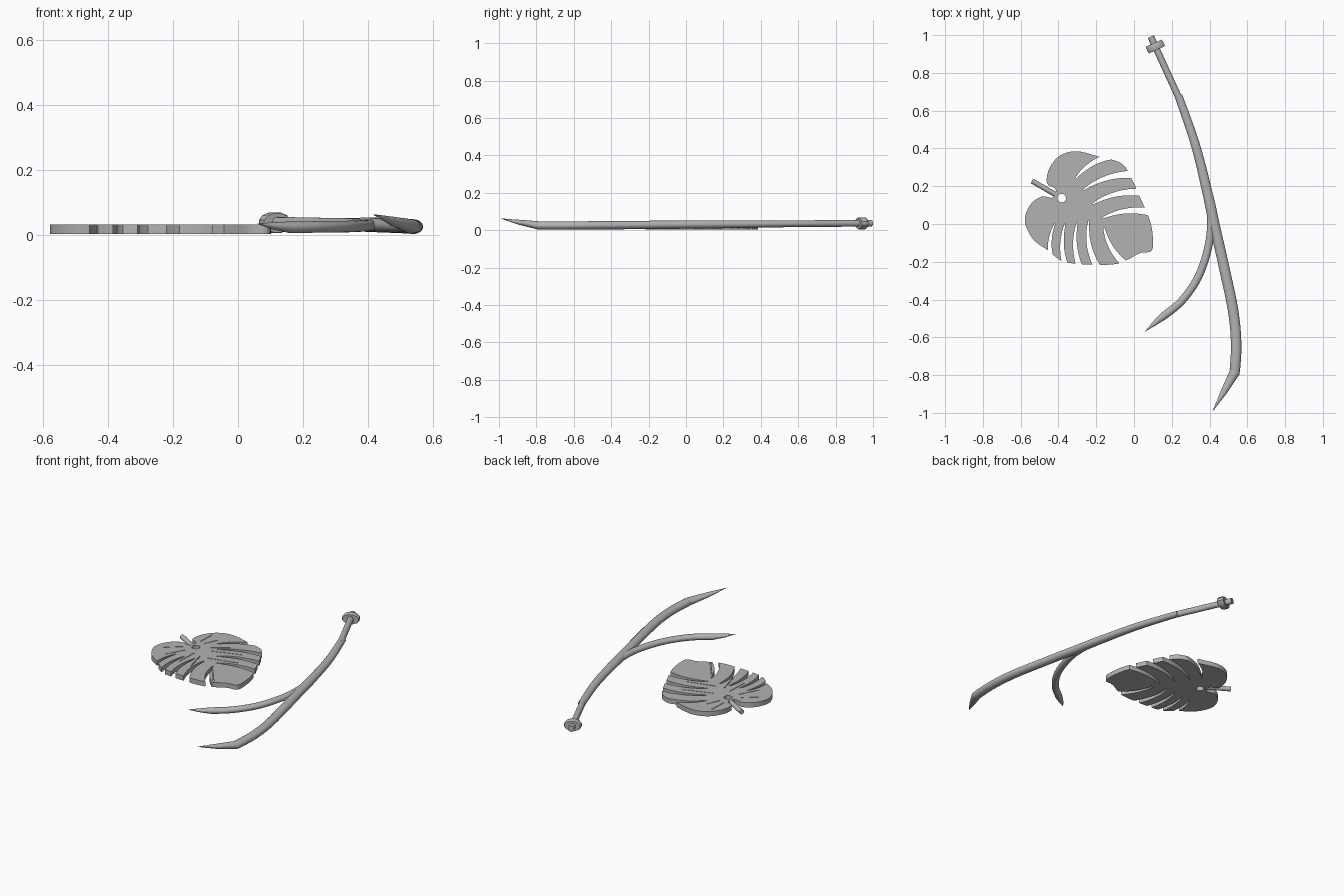
import bpy, bmesh, math
from mathutils import Vector
from mathutils.geometry import interpolate_bezier

cube = bpy.data.objects.get("Cube")
if cube:
    bpy.data.objects.remove(cube)

grey = bpy.data.materials.new("plain grey")
grey.use_nodes = True
color = (0.45, 0.45, 0.45, 1)
grey.diffuse_color = color
grey.node_tree.nodes["Principled BSDF"].inputs["Base Color"].default_value = color


def make_object(name, bm, smooth=True):
    bmesh.ops.recalc_face_normals(bm, faces=bm.faces)
    mesh = bpy.data.meshes.new(name)
    bm.to_mesh(mesh)
    bm.free()
    mesh.materials.append(grey)
    obj = bpy.data.objects.new(name, mesh)
    bpy.context.collection.objects.link(obj)
    bpy.ops.object.select_all(action='DESELECT')
    obj.select_set(True)
    bpy.context.view_layer.objects.active = obj
    if smooth:
        bpy.ops.object.shade_smooth_by_angle(angle=math.radians(35))
    return obj


def smooth_path(points, steps, closed=False):
    """Pass a smooth curve through the points."""
    pts = [Vector(p) for p in points]
    n = len(pts)
    pick = (lambda i: pts[i % n]) if closed else (lambda i: pts[max(0, min(n - 1, i))])
    out = []
    for i in range(n if closed else n - 1):
        a, b = pick(i), pick(i + 1)
        ha = a + (b - pick(i - 1)) / 6
        hb = b - (pick(i + 2) - a) / 6
        out += interpolate_bezier(a, ha, hb, b, steps + 1)[:-1]
    return out if closed else out + [pts[-1]]


def prism(bm, outline, low, high):
    """Raise a flat outline into a solid."""
    face = bm.faces.new([bm.verts.new((p[0], p[1], low)) for p in outline])
    top = bmesh.ops.extrude_face_region(bm, geom=[face])["geom"]
    verts = [g for g in top if isinstance(g, bmesh.types.BMVert)]
    bmesh.ops.translate(bm, verts=verts, vec=(0, 0, high - low))


def tube(name, points, radii, sides=20, flat=1.0):
    """Sweep a round section of changing radius along a path."""
    bm = bmesh.new()
    rings = []
    for i, p in enumerate(points):
        d = (points[min(i + 1, len(points) - 1)] - points[max(i - 1, 0)]).normalized()
        side = d.cross(Vector((0, 0, 1))).normalized()
        up = side.cross(d) * flat
        ring = []
        for k in range(sides):
            a = math.tau * (k + 0.5) / sides
            ring.append(bm.verts.new(p + (side * math.cos(a) + up * math.sin(a)) * radii[i]))
        rings.append(ring)
    for a, b in zip(rings, rings[1:]):
        for k in range(sides):
            j = (k + 1) % sides
            bm.faces.new((a[k], a[j], b[j], b[k]))
    bm.faces.new(rings[0])
    bm.faces.new(rings[-1])
    return make_object(name, bm)


# Leaf plate
outline = [(-.415, .185), (-.46, .215), (-.45, .29), (-.395, .36), (-.305, .385),
           (-.18, .355), (-.065, .32), (-.01, .235), (.035, .135), (.08, .03),
           (.098, -.05), (.095, -.14), (.03, -.155), (-.085, -.21), (-.235, -.215),
           (-.31, -.21), (-.385, -.195), (-.455, -.14), (-.535, -.08), (-.578, .015),
           (-.55, .1), (-.49, .145), (-.43, .14)]
bm = bmesh.new()
prism(bm, smooth_path([(x, y, 0) for x, y in outline], 5, True), .003, .032)
leaf = make_object("leaf", bm, False)

# Cutters: curved slots between lobes, shallow veins and the round hole
cut = bmesh.new()


def slot(start, end, width, bend):
    a, b = Vector((*start, 0)), Vector((*end, 0))
    d = b - a
    side = Vector((-d.y, d.x, 0))
    mid = (a + b) / 2 + side * bend
    left, right = [], []
    for i in range(11):
        t = i / 10
        p = a * (1 - t) ** 2 + mid * 2 * t * (1 - t) + b * t * t
        tangent = ((mid - a) * (1 - t) + (b - mid) * t).normalized()
        off = Vector((-tangent.y, tangent.x, 0)) * width * (.12 + .88 * t ** .7) / 2
        left.append(p + off)
        right.append(p - off)
    prism(cut, left + right[::-1], -.05, .08)


for start, end, width, bend in [
        ((-.31, .24), (-.12, .36), .036, .18),
        ((-.27, .18), (.02, .262), .040, .18),
        ((-.22, .105), (.06, .165), .040, .18),
        ((-.17, .03), (.10, .06), .040, .18),
        ((-.16, -.015), (-.045, -.215), .036, -.18),
        ((-.24, .015), (-.19, -.235), .036, -.18),
        ((-.30, .01), (-.285, -.235), .032, -.16),
        ((-.365, .0), (-.36, -.23), .030, -.16),
        ((-.42, .0), (-.44, -.18), .026, -.16)]:
    slot(start, end, width, bend)

veins = [((-.40, .32), (-.405, .21)), ((-.335, .28), (-.37, .2)), ((-.22, .24), (-.31, .175)),
         ((-.11, .20), (-.285, .142)), ((-.07, .10), (-.245, .055)), ((-.53, .03), (-.445, .1)),
         ((-.47, -.04), (-.41, .07)), ((-.35, -.07), (-.345, .07)), ((-.26, -.09), (-.295, .05)),
         ((-.04, -.18), (-.14, -.05))]
for start, end in veins:
    a, b = Vector(start), Vector(end)
    s = (b - a).orthogonal().normalized() * .002
    prism(cut, [a - s, b - s, b + s, a + s], .026, .08)

hole = [(-.383 + .023 * math.cos(math.tau * k / 24), .137 + .023 * math.sin(math.tau * k / 24))
        for k in range(24)]
prism(cut, hole, -.05, .08)
cutter = make_object("leaf_cutter", cut, False)
cutter.hide_render = True

mod = leaf.modifiers.new("cuts", 'BOOLEAN')
mod.operation = 'DIFFERENCE'
mod.solver = 'EXACT'
mod.object = cutter
bpy.ops.object.select_all(action='DESELECT')
leaf.select_set(True)
bpy.context.view_layer.objects.active = leaf
bpy.ops.object.modifier_apply(modifier=mod.name)
bpy.data.objects.remove(cutter)
bpy.ops.object.shade_smooth_by_angle(angle=math.radians(30))

# Leaf stalk
tube("leaf_stalk", [Vector((-.54, .228, .018)), Vector((-.405, .15, .018))], [.014, .014])

# Main stem, with a pointed upturned end
path = smooth_path([(.235, .68, .035), (.325, .42, .033), (.39, .16, .031), (.425, 0, .03),
                    (.475, -.22, .028), (.525, -.46, .026), (.541, -.64, .025),
                    (.533, -.785, .025)], 6)
radii = [.021 + .007 * min(1, i / 14) for i in range(len(path))]
tube("main_stem", path + [Vector((.475, -.89, .042)), Vector((.417, -.99, .062))],
     radii + [.017, .001], 20, .8)

# Side branch, curving away to its own point
path = smooth_path([(.405, .08, .03), (.405, -.05, .029), (.378, -.18, .027), (.33, -.3, .025),
                    (.25, -.41, .024), (.16, -.485, .023)], 6)
tube("side_branch", path + [Vector((.11, -.525, .027)), Vector((.06, -.568, .034))],
     [.021] * len(path) + [.013, .001], 20, .85)

# Thin peg and collar at the upper end
top, joint = Vector((.089, .992, .037)), Vector((.25, .64, .035))
tube("stem_peg", [top, joint], [.018, .018])
d = (joint - top).normalized()
tube("stem_collar", [top + d * t for t in (.038, .045, .07, .077)],
     [.046, .05, .05, .046], 12, .66)
